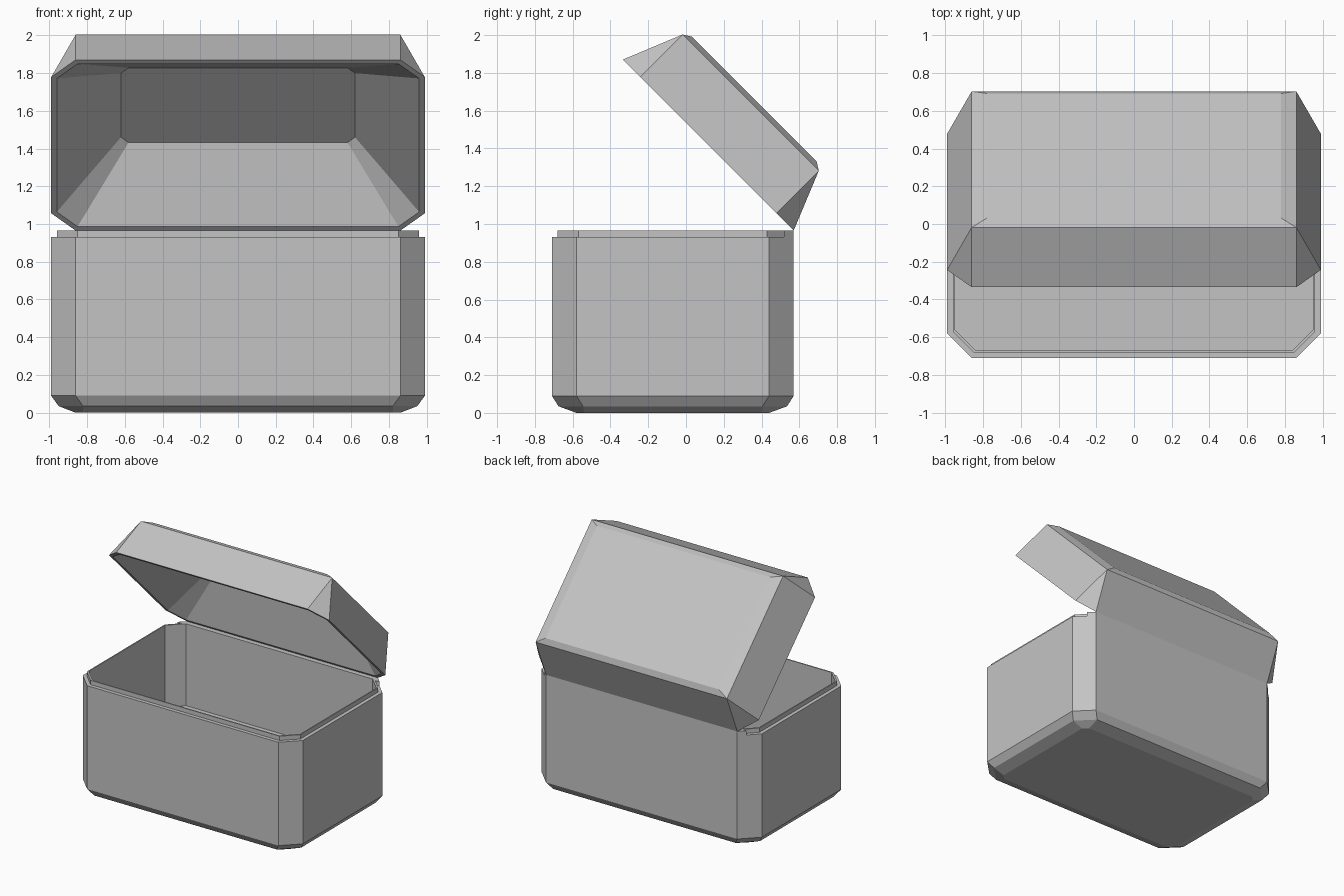
import bpy
import bmesh
import math

cube = bpy.data.objects.get("Cube")
if cube:
    bpy.data.objects.remove(cube, do_unlink=True)

# Single grey finish
grey = bpy.data.materials.new("plain_grey")
grey.use_nodes = True
colour = (0.55, 0.55, 0.55, 1)
grey.diffuse_color = colour
shader = grey.node_tree.nodes["Principled BSDF"]
shader.inputs["Base Color"].default_value = colour
shader.inputs["Roughness"].default_value = 0.7


def octagon(hx, hy, cut, z, cy):
    """Rectangle with cut corners, counter-clockwise."""
    quarter = [(hx, hy - cut), (hx - cut, hy)]
    right = [(x, -y) for x, y in reversed(quarter)] + quarter
    left = [(-x, y) for x, y in reversed(right)]
    return [(x, y + cy, z) for x, y in right + left]


def loft(name, rings):
    """Skin a stack of rings and close both ends."""
    bm = bmesh.new()
    loops = [[bm.verts.new(p) for p in ring] for ring in rings]
    for low, high in zip(loops, loops[1:]):
        n = len(low)
        for i in range(n):
            j = (i + 1) % n
            bm.faces.new((low[i], low[j], high[j], high[i]))
    bm.faces.new(loops[0][::-1])
    bm.faces.new(loops[-1])
    bmesh.ops.remove_doubles(bm, verts=bm.verts[:], dist=0.0005)
    bmesh.ops.recalc_face_normals(bm, faces=bm.faces[:])
    mesh = bpy.data.meshes.new(name)
    bm.to_mesh(mesh)
    bm.free()
    mesh.materials.append(grey)
    obj = bpy.data.objects.new(name, mesh)
    bpy.context.collection.objects.link(obj)
    return obj


# Box body: bevelled base, walls, stepped lip, hollow inside
body_profile = [
    (0.86, 0.51, 0.04, 0.0),
    (0.95, 0.605, 0.13, 0.035),
    (0.99, 0.64, 0.13, 0.09),
    (0.99, 0.64, 0.13, 0.93),
    (0.96, 0.61, 0.11, 0.93),
    (0.96, 0.61, 0.11, 0.965),
    (0.95, 0.60, 0.11, 0.965),
    (0.95, 0.60, 0.11, 0.3),
]
loft("box_body", [octagon(*p, -0.07) for p in body_profile])

# Raised strip behind the lip that carries the lid
half = [(0.85, 0.54), (0.87, 0.52), (0.91, 0.52), (0.86, 0.57)]
strip = half + [(-x, y) for x, y in reversed(half)]
loft("hinge_strip", [[(x, y, z) for x, y in strip] for z in (0.93, 0.965)])

# Lid: ceiling, sloped lining, rim, sloped outside, raised top
lid_profile = [
    (0.62, 0.28, 0.04, 0.3),
    (0.96, 0.61, 0.11, 0.0),
    (0.99, 0.64, 0.13, 0.0),
    (0.86, 0.51, 0.0, 0.318),
    (0.78, 0.467, 0.0, 0.345),
]
lid = loft("lid", [octagon(*p, -0.64) for p in lid_profile])
lid.location = (0, 0.57, 0.965)
lid.rotation_euler.x = -math.radians(45)
